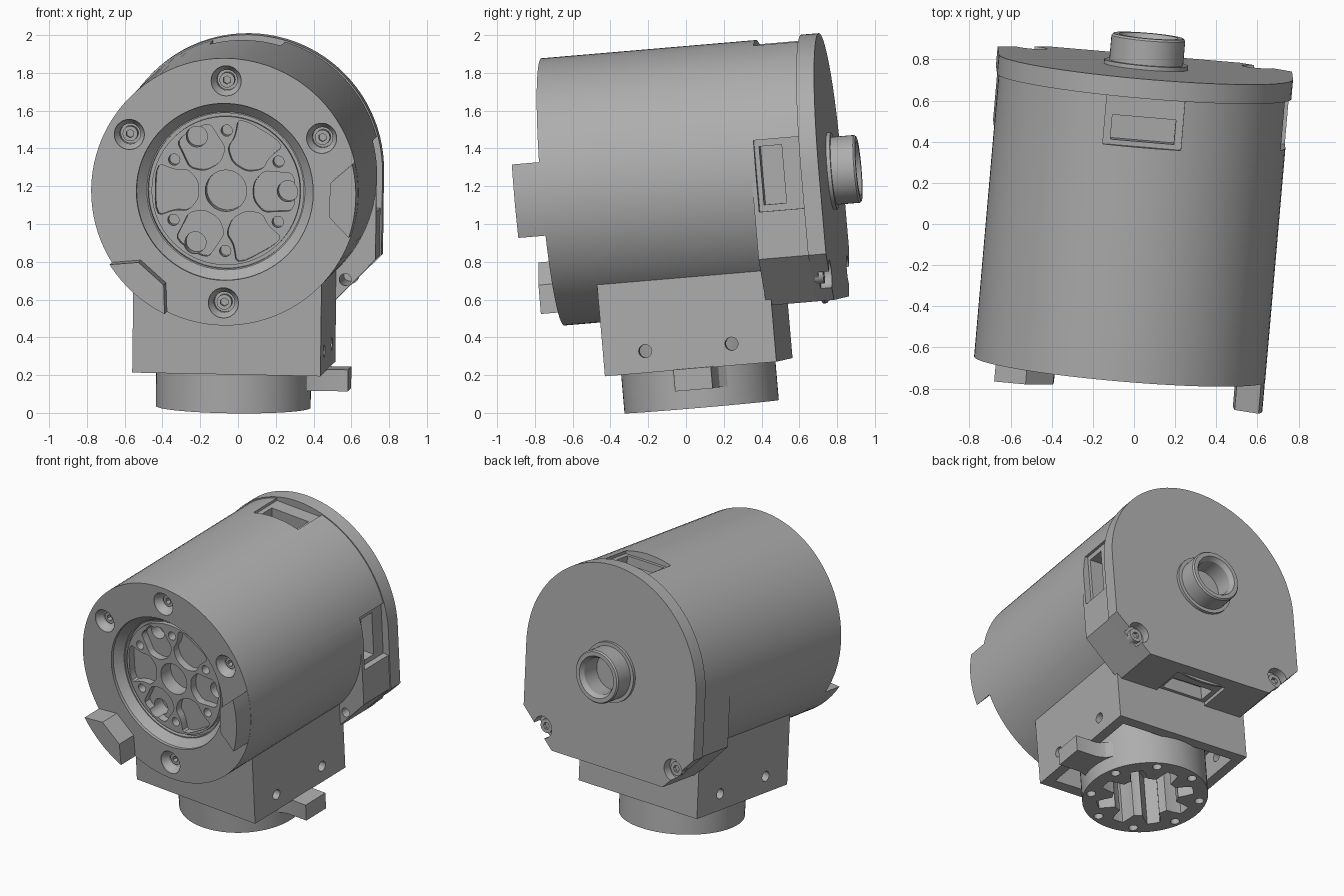
import bpy, bmesh, math
from mathutils import Matrix, Vector

if "Cube" in bpy.data.objects:
    bpy.data.objects.remove(bpy.data.objects["Cube"], do_unlink=True)

# One plain grey for the whole casting
grey = bpy.data.materials.new("machined_grey")
grey.use_nodes = True
GREY = (0.42, 0.42, 0.42, 1)
grey.diffuse_color = GREY
grey.node_tree.nodes["Principled BSDF"].inputs["Base Color"].default_value = GREY

# Slightly tilted assembly frame, with its origin at the middle of the front face
ydir = Vector((0.087, 1, 0.085)).normalized()
xdir = Vector((1, -0.087, -0.02))
xdir = (xdir - ydir * xdir.dot(ydir)).normalized()
zdir = xdir.cross(ydir)
FRAME = Matrix((xdir, ydir, zdir)).transposed().to_4x4()
FRAME.translation = (-0.07, -0.705, 1.17)


def place(axis, u, v, w):
    return {"x": (w, u, v), "y": (u, w, v), "z": (u, v, w)}[axis]


def loft(name, rings, axis="y"):
    """Closed solid through (outline, position) rings along an axis."""
    bm = bmesh.new()
    loops = [[bm.verts.new(place(axis, u, v, w)) for u, v in pts] for pts, w in rings]
    for a, b in zip(loops, loops[1:]):
        for i in range(len(a)):
            j = (i + 1) % len(a)
            bm.faces.new((a[i], a[j], b[j], b[i]))
    bm.faces.new(loops[0])
    bm.faces.new(loops[-1])
    bmesh.ops.recalc_face_normals(bm, faces=bm.faces)
    mesh = bpy.data.meshes.new(name)
    bm.to_mesh(mesh)
    bm.free()
    mesh.materials.append(grey)
    obj = bpy.data.objects.new(name, mesh)
    bpy.context.collection.objects.link(obj)
    return obj


def prism(name, pts, a, b, axis="y"):
    return loft(name, [(pts, a), (pts, b)], axis)


def circle(r, u=0, v=0, n=32):
    return [(u + r * math.cos(t * math.tau / n), v + r * math.sin(t * math.tau / n)) for t in range(n)]


def rect(u0, u1, v0, v1):
    return [(u0, v0), (u1, v0), (u1, v1), (u0, v1)]


def turn(pts, deg):
    c, s = math.cos(math.radians(deg)), math.sin(math.radians(deg))
    return [(c * u - s * v, s * u + c * v) for u, v in pts]


def rounded(pts, times=2):
    """Soften the corners of an outline by cutting them."""
    for _ in range(times):
        out = []
        for (a, b), (c, d) in zip(pts, pts[1:] + pts[:1]):
            out += [(a * .8 + c * .2, b * .8 + d * .2), (a * .2 + c * .8, b * .2 + d * .8)]
        pts = out
    return pts


def cut(obj, cutters):
    for cutter in cutters:
        mod = obj.modifiers.new("cut", "BOOLEAN")
        mod.operation, mod.solver, mod.object = "DIFFERENCE", "EXACT", cutter
        dg = bpy.context.evaluated_depsgraph_get()
        mesh = bpy.data.meshes.new_from_object(obj.evaluated_get(dg))
        obj.modifiers.clear()
        obj.data = mesh
        bpy.data.objects.remove(cutter, do_unlink=True)


def windows():
    """Stepped latch windows on the top, left and underside."""
    out = []
    for deg in (0, 90, -90):
        for half, depth, y0, y1 in ((.19, .665, 1.145, 1.385), (.155, .57, 1.17, 1.29)):
            out.append(prism("cutter", turn(rect(depth, .8, -half, half), deg), y0, y1))
    return out


# Main barrel with its front face details
body = prism("barrel", circle(.71, n=96), 0, 1.4)
cuts = [loft("cutter", [(circle(.47, n=72), -.02), (circle(.47, n=72), .02), (circle(.42, n=72), .07)])]
groove = prism("cutter", circle(.413, n=72), .06, .1)
cut(groove, [prism("cutter", circle(.395, n=72), 0, .2)])
cuts.append(groove)
cuts.append(prism("cutter", circle(.11), 0, .17))
for k in range(6):
    pinned = k % 2 == 0
    w, r = (.1, .365) if pinned else (.145, .375)
    pocket = [(.145, -.045), (.2, -.11), (.27, -.105), (r, -w), (r, w), (.27, .105), (.2, .11), (.145, .045)]
    cuts.append(prism("cutter", rounded(turn(pocket, 60 * k)), 0, .12))
    if pinned:
        cuts.append(prism("cutter", turn(circle(.056, .325), 60 * k), 0, .2))
    cuts.append(prism("cutter", turn(circle(.03, .32, n=20), 60 * k + 30), 0, .15))
screws = []
for deg in (30, 90, 150, 270):
    seat = [(turn(circle(r, .59), deg), y) for r, y in ((.08, -.01), (.08, .01), (.055, .05), (.055, .1))]
    cuts.append(loft("cutter", seat))
    screw = prism("face_screw", turn(circle(.04, .59, n=24), deg), .05, .11)
    cut(screw, [prism("cutter", turn(circle(.022, .59, n=6), deg), .04, .08)])
    screws.append(screw)
cut(body, cuts + windows())

# Two stop tabs rising from the front rim
for name, mid in (("side_stop", -2), ("lower_stop", 229)):
    arc = [(.709 * math.cos(math.radians(a)), .709 * math.sin(math.radians(a))) for a in range(-16, 17, 4)]
    prism(name, turn(arc + [(.57, .09), (.57, -.09)], mid), -.145, .01)


# Rear housing: arched top, straight sides, chamfered foot
def arch(r, half):
    top = [(r * math.cos(math.pi * i / 48), r * math.sin(math.pi * i / 48)) for i in range(49)]
    foot = rounded([(-half, -.44), (-.47, -.69), (.47, -.69), (half, -.44)], 0)
    return top + foot


housing = prism("rear_housing", arch(.709, .709), 1.12, 1.4)
lid = prism("rear_lid", arch(.718, .718), 1.385, 1.48)
cut(housing, windows())
for side in (1, -1):
    u, v = side * .55, -.55
    for part in (housing, lid):
        notch = rounded([(u - side * .08, v + .08), (u + side * .2, v + .06),
                         (u + side * .2, v - .2), (u - side * .06, v - .2)], 1)
        tools = [prism("cutter", circle(.032, u, v, 20), 1.0, 1.6)]
        if part is lid:
            tools.append(prism("cutter", circle(.075, u, v), 1.42, 1.6))
            tools.append(prism("cutter", turn(rect(0, .2, -.045, .045), -45 if side > 0 else 225), 1.42, 1.6))
            bpy.data.objects[tools[-1].name].location = (u, 0, v)
        cut(part, tools)
    screw = prism("lid_screw", circle(.048, u, v, 24), 1.40, 1.445)
    cut(screw, [prism("cutter", circle(.025, u, v, 6), 1.425, 1.5)])

# Rear outlet tube with flange
tube = loft("outlet_tube", [(circle(r, 0, -.015, 48), y) for r, y in
                            ((.205, 1.47), (.205, 1.5), (.18, 1.5), (.18, 1.62), (.172, 1.63))])
cut(tube, [loft("cutter", [(circle(r, 0, -.015, 48), y) for r, y in
                           ((.125, 1.475), (.125, 1.6), (.15, 1.64))])])
cut(lid, [prism("cutter", circle(.125, 0, -.015, 48), 1.41, 1.6)])

# Mounting block, open underneath, with side screw holes
block = prism("mounting_block", rect(-.5, .5, .235, 1.15), -.99, -.45, "z")
tools = [prism("cutter", rect(-.43, .43, .31, 1.08), -1.1, -.8, "z")]
for y in (.46, .92):
    for x in (.5, -.5):
        tools.append(prism("cutter", circle(.035, y, -.875, 20), x - .12, x + .12, "x"))
cut(block, tools)

# Round socket with a fluted bore and a ring of bolt holes
CY = .69
socket = prism("splined_socket", circle(.41, 0, CY, 72), -1.2, -.79, "z")
bore = []
for i in range(96):
    a = math.tau * i / 96
    r = .265 + .05 * max(-1, min(1, 2 * math.cos(8 * a)))
    bore.append((r * math.cos(a), CY + r * math.sin(a)))
tools = [prism("cutter", bore, -1.3, -.84, "z")]
for k in range(8):
    u, v = turn([(.36, 0)], 45 * k + 22.5)[0]
    tools.append(prism("cutter", circle(.03, u, CY + v, 20), -1.3, -1.1, "z"))
cut(socket, tools)

# Flared index arm on the left of the socket
half = [(.36, .17), (.40, .12), (.46, .1), (.615, .1)]
plan = half + [(u, -v) for u, v in reversed(half)]
prism("index_arm", [(u, CY + .02 + v) for u, v in plan], -1.1, -.985, "z")

# Tilt everything into place and smooth the round walls
bpy.ops.object.select_all(action="DESELECT")
for obj in bpy.context.collection.objects:
    if obj.type == "MESH" and grey.name in obj.data.materials:
        obj.matrix_world = FRAME
        obj.select_set(True)
        bpy.context.view_layer.objects.active = obj
bpy.ops.object.shade_smooth_by_angle(angle=math.radians(30))
